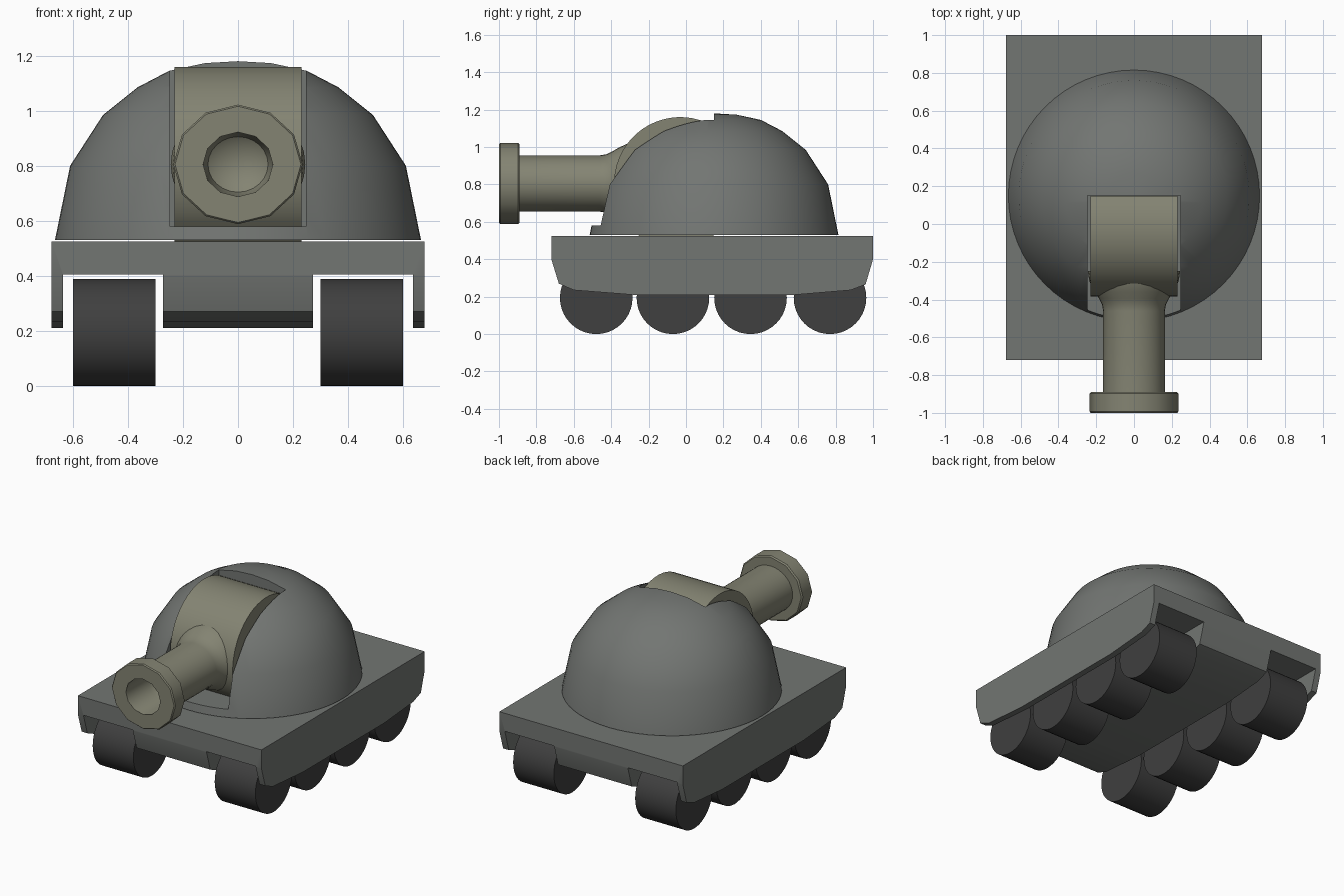
import bpy, bmesh
from math import sin, cos, pi, radians, sqrt

if "Cube" in bpy.data.objects:
    bpy.data.objects.remove(bpy.data.objects["Cube"])


def finish(name, bm, colour=None, angle=35):
    bmesh.ops.remove_doubles(bm, verts=bm.verts, dist=1e-5)
    bmesh.ops.dissolve_degenerate(bm, edges=bm.edges, dist=1e-5)
    bmesh.ops.recalc_face_normals(bm, faces=bm.faces)
    me = bpy.data.meshes.new(name)
    bm.to_mesh(me)
    bm.free()
    ob = bpy.data.objects.new(name, me)
    bpy.context.collection.objects.link(ob)
    if colour:
        me.materials.append(colour)
    smooth(ob, angle)
    return ob


def smooth(ob, angle=35):
    bpy.ops.object.select_all(action='DESELECT')
    ob.select_set(True)
    bpy.context.view_layer.objects.active = ob
    bpy.ops.object.shade_smooth_by_angle(angle=radians(angle))


def extrude_x(name, profile, x0, x1, colour=None):
    """Closed (y, z) outline stretched from x0 to x1."""
    bm = bmesh.new()
    f = bm.faces.new([bm.verts.new((x0, y, z)) for y, z in profile])
    new = bmesh.ops.extrude_face_region(bm, geom=[f])['geom']
    bmesh.ops.translate(bm, vec=(x1 - x0, 0, 0),
                        verts=[v for v in new if isinstance(v, bmesh.types.BMVert)])
    return finish(name, bm, colour)


def lathe(name, profile, n, place, colour=None):
    """Revolve (radius, height) points; place maps them into the model."""
    bm = bmesh.new()
    rings = [[bm.verts.new(place(r * cos(2 * pi * i / n), r * sin(2 * pi * i / n), h))
              for i in range(n)] for r, h in profile]
    for a, b in zip(rings, rings[1:]):
        for i in range(n):
            j = (i + 1) % n
            bm.faces.new((a[i], a[j], b[j], b[i]))
    return finish(name, bm, colour)


def cut(ob, y0, y1, z0, z1, x0, x1):
    """Remove a box from ob."""
    box = extrude_x("cutter", [(y0, z0), (y1, z0), (y1, z1), (y0, z1)], x0, x1)
    box.hide_render = True
    mod = ob.modifiers.new("cut", 'BOOLEAN')
    mod.object, mod.operation, mod.solver = box, 'DIFFERENCE', 'EXACT'
    bpy.ops.object.select_all(action='DESELECT')
    bpy.context.view_layer.objects.active = ob
    ob.select_set(True)
    # keep the cut above any smoothing modifier
    bpy.ops.object.modifier_apply(modifier=mod.name)
    bpy.data.objects.remove(box, do_unlink=True)
    smooth(ob)


def paint(name, rgb):
    m = bpy.data.materials.new(name)
    m.diffuse_color = (*rgb, 1)
    m.use_nodes = True
    m.node_tree.nodes["Principled BSDF"].inputs["Base Color"].default_value = m.diffuse_color
    return m


gun_paint = paint("gun_paint", (0.23, 0.23, 0.17))
rubber = paint("rubber", (0.05, 0.05, 0.05))
armour = paint("armour", (0.17, 0.18, 0.17))

# Hull with two open wheel channels
hull = extrude_x("hull", [(-0.72, 0.525), (-0.72, 0.40), (-0.68, 0.27), (-0.60, 0.235),
                          (-0.28, 0.21), (0.58, 0.21), (0.88, 0.235), (0.96, 0.265),
                          (1.0, 0.40), (1.0, 0.525)], -0.677, 0.677, armour)
for s in (-1, 1):
    cut(hull, -1.2, 1.2, 0.0, 0.405, min(s * 0.272, s * 0.635), max(s * 0.272, s * 0.635))

# Wheels, four per side
for s, side in ((-1, "left"), (1, "right")):
    for k, y in enumerate((-0.48, -0.07, 0.345, 0.77)):
        lathe(f"wheel_{side}_{k + 1}", [(0, 0.30), (0.194, 0.30), (0.194, 0.60), (0, 0.60)], 40,
              lambda a, b, h: (s * h, y + a, 0.194 + b), rubber)

# Domed turret with a slot for the gun
turret = lathe("turret_dome", [(0, 0.53), (0.665, 0.53), (0.61, 0.80), (0.49, 0.985),
                               (0.365, 1.085), (0.25, 1.145), (0.12, 1.173), (0, 1.18)], 64,
               lambda a, b, h: (a, 0.15 + b, h), armour)
cut(turret, -1.0, 0.15, 0.58, 1.5, -0.247, 0.247)

# Rounded gun mount
R, CY, CZ = 0.355, -0.03, 0.805
curve = []
for i in range(25):
    t = radians(60 + i * 6.5)
    curve.append((CY + R * cos(t), CZ + R * sin(t)))
back = 0.147
mount = [(back, 0.525), (back, CZ + sqrt(R * R - (back - CY) ** 2))] + curve + [(-0.25, 0.525)]
extrude_x("gun_mount", mount, -0.23, 0.23, gun_paint)

# Barrel, slightly flattened, flaring into the mount
def along_gun(a, b, h):
    return (a * 1.04, h, CZ + b * 0.96)

lathe("barrel", [(0.0, -0.25), (0.235, -0.25), (0.228, -0.30), (0.20, -0.36), (0.178, -0.395),
                 (0.163, -0.425), (0.157, -0.46), (0.157, -0.89)], 32, along_gun, gun_paint)

# Muzzle ring with a deep round-ended bore
lathe("muzzle", [(0.157, -0.89), (0.218, -0.89), (0.226, -0.898), (0.226, -0.993), (0.22, -1.0),
                 (0.122, -1.0)], 12, along_gun, gun_paint)
lathe("bore", [(0.125, -1.0), (0.121, -0.985), (0.118, -0.78), (0.105, -0.73), (0.07, -0.705),
               (0, -0.695)], 24, along_gun, gun_paint)
